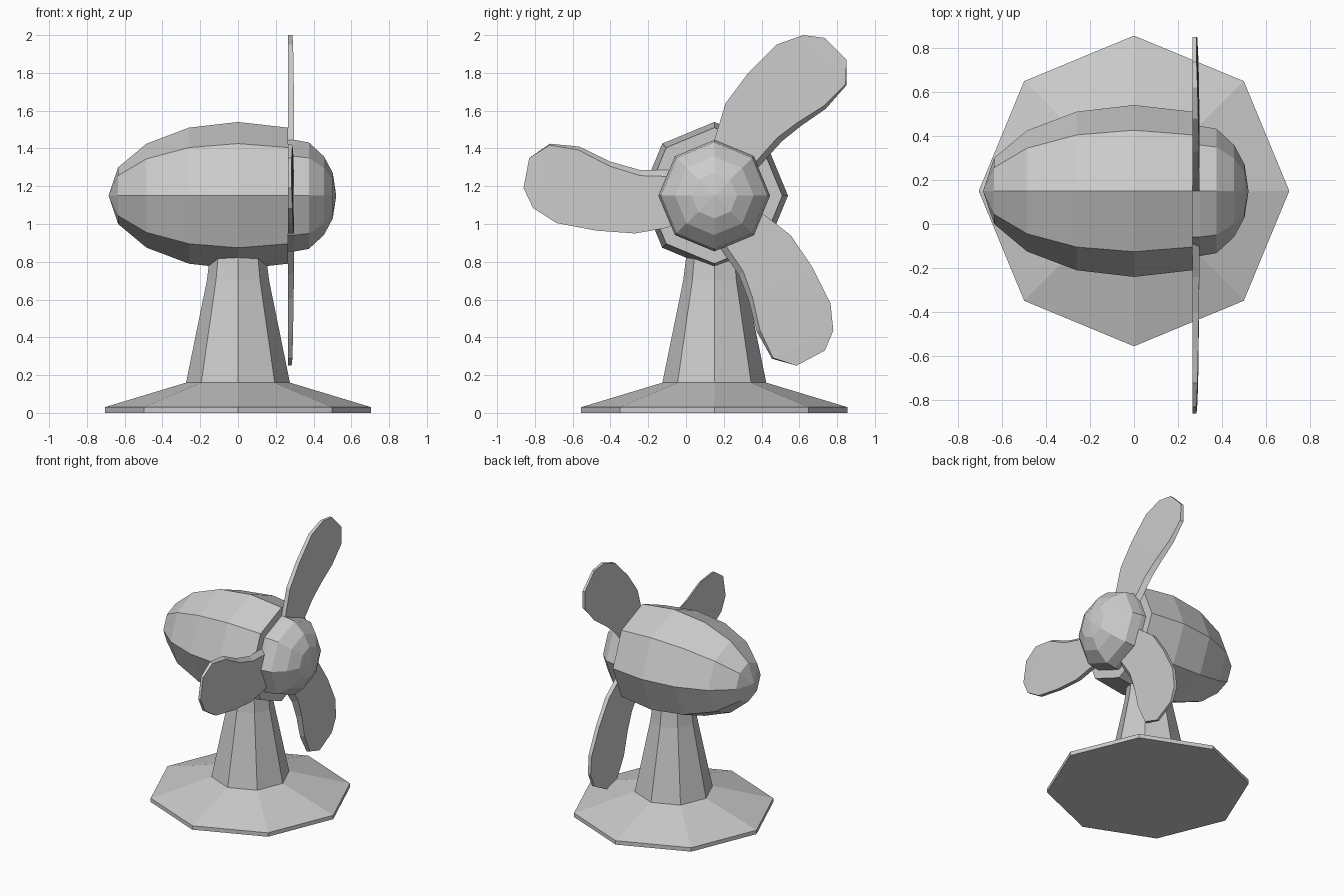
import bpy, bmesh
from math import sin, cos, pi

if "Cube" in bpy.data.objects:
    bpy.data.objects.remove(bpy.data.objects["Cube"])

CY, CZ = 0.15, 1.15   # axis of the stand (y) and of the rotor (y, z)
SIDES = 8


def finish(name, bm):
    bmesh.ops.remove_doubles(bm, verts=bm.verts, dist=1e-5)
    bmesh.ops.recalc_face_normals(bm, faces=bm.faces)
    mesh = bpy.data.meshes.new(name)
    bm.to_mesh(mesh)
    bm.free()
    obj = bpy.data.objects.new(name, mesh)
    bpy.context.collection.objects.link(obj)
    return obj


def lathe(name, profile, axis):
    """Eight-sided turned solid from (position, radius) pairs."""
    bm = bmesh.new()
    rings = []
    for t, r in profile:
        ring = []
        for i in range(SIDES):
            c, s = r * cos(2 * pi * i / SIDES), r * sin(2 * pi * i / SIDES)
            ring.append(bm.verts.new((t, CY + c, CZ + s) if axis == 'X' else (c, CY + s, t)))
        rings.append(ring)
    for a, b in zip(rings, rings[1:]):
        for i in range(SIDES):
            j = (i + 1) % SIDES
            bm.faces.new((a[i], a[j], b[j], b[i]))
    bm.faces.new(rings[0])
    bm.faces.new(rings[-1])
    bmesh.ops.dissolve_degenerate(bm, dist=1e-4, edges=bm.edges)
    return finish(name, bm)


def blade(name, lead, trail):
    """Thin blade in the yz plane; the trailing edge is chamfered, the tip thinner."""
    bm = bmesh.new()
    n = len(lead)
    rows = []
    for k, ((ly, lz), (ty, tz)) in enumerate(zip(lead, trail)):
        back = 0.265
        front = 0.298 - 0.014 * (k / (n - 1)) ** 2
        f = 0.13 * (1 - k / (n - 1))
        rows.append([bm.verts.new(p) for p in (
            (back, ly, lz), (front, ly, lz),
            (front, ty + (ly - ty) * f, tz + (lz - tz) * f), (back, ty, tz))])
    for a, b in zip(rows, rows[1:]):
        for i in range(4):
            j = (i + 1) % 4
            bm.faces.new((a[i], a[j], b[j], b[i]))
    bm.faces.new(rows[0])
    bm.faces.new(rows[-1])
    return finish(name, bm)


# Stand: flat octagonal foot and tapering column
lathe("base", [(0, 0.705), (0.03, 0.705), (0.16, 0.275)], 'Z')
lathe("column", [(0.16, 0.275), (0.70, 0.165), (0.82, 0.15), (0.95, 0.14)], 'Z')

# Motor housing and rounded hub
lathe("motor_housing", [(-0.685, 0), (-0.635, 0.15), (-0.485, 0.275), (-0.26, 0.36),
                        (0, 0.39), (0.265, 0.36)], 'X')
lathe("hub", [(0.26, 0.295), (0.30, 0.295), (0.375, 0.282), (0.455, 0.208),
              (0.502, 0.12), (0.52, 0)], 'X')

# Three blades: leading and trailing edges from root to tip
blade("upper_blade",
      [(0.13, 1.32), (0.15, 1.445), (0.21, 1.64), (0.33, 1.80), (0.48, 1.95), (0.62, 2.0), (0.735, 1.985)],
      [(0.31, 1.22), (0.40, 1.32), (0.51, 1.44), (0.61, 1.52), (0.74, 1.61), (0.85, 1.735), (0.85, 1.87)])
blade("side_blade",
      [(0.0, 1.03), (-0.10, 0.98), (-0.27, 0.95), (-0.475, 0.965), (-0.685, 1.005), (-0.81, 1.085), (-0.86, 1.19)],
      [(0.02, 1.29), (-0.10, 1.285), (-0.24, 1.285), (-0.40, 1.33), (-0.565, 1.41), (-0.72, 1.425), (-0.83, 1.35)])
blade("lower_blade",
      [(0.31, 1.10), (0.42, 1.045), (0.555, 0.94), (0.67, 0.77), (0.765, 0.58), (0.78, 0.435), (0.735, 0.33)],
      [(0.13, 0.95), (0.19, 0.86), (0.28, 0.73), (0.33, 0.60), (0.375, 0.43), (0.455, 0.287), (0.585, 0.25)])
